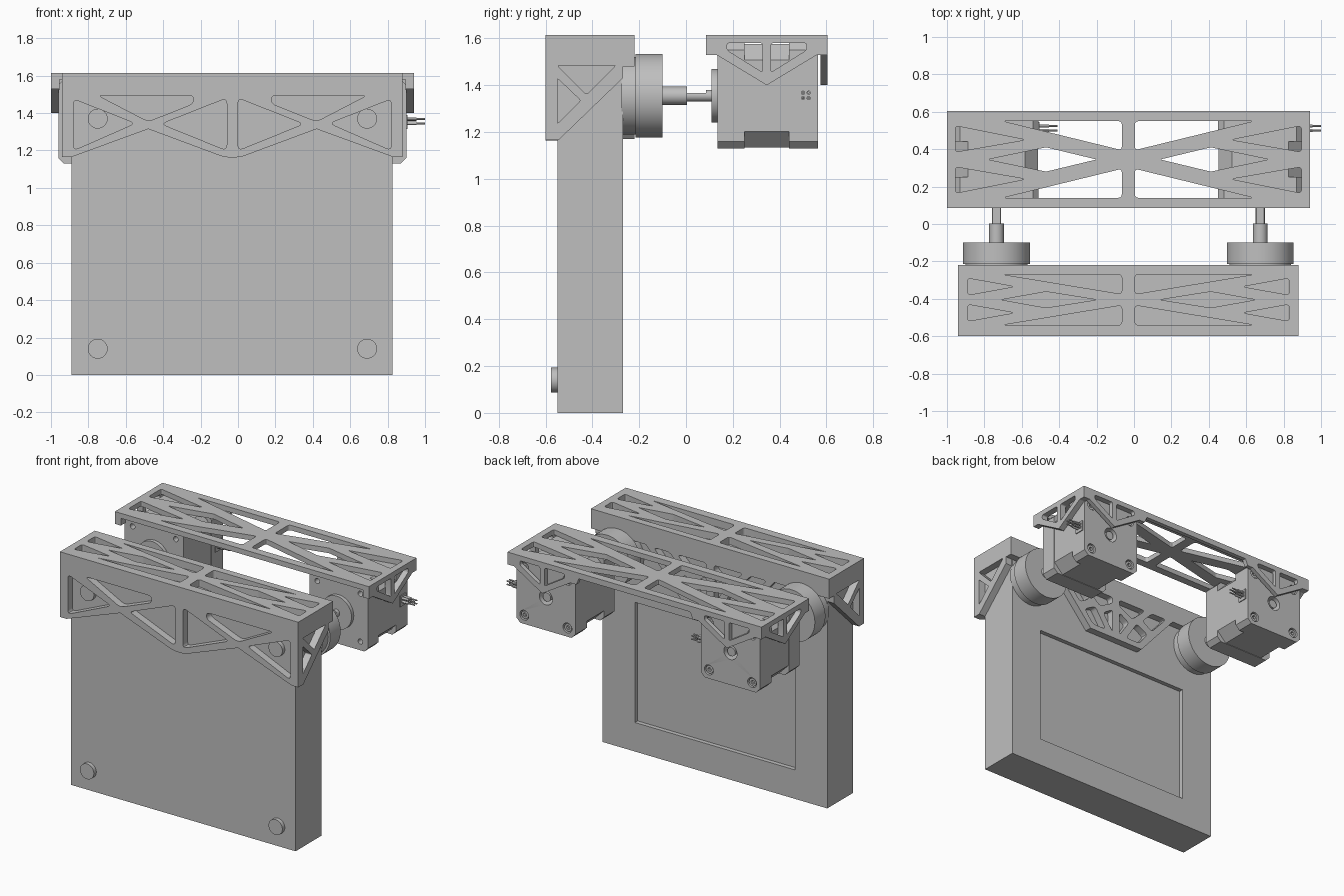
import bpy, bmesh, math
from mathutils import Matrix, Vector

if "Cube" in bpy.data.objects:
    bpy.data.objects.remove(bpy.data.objects["Cube"])

grey = bpy.data.materials.new("plain_grey")
grey.use_nodes = True
grey.diffuse_color = (0.52, 0.52, 0.52, 1)
grey.node_tree.nodes["Principled BSDF"].inputs["Base Color"].default_value = (0.52, 0.52, 0.52, 1)

MID = -0.03          # mirror line of the assembly
MOTORS = (-0.735, 0.675)
AXIS_Z = 1.355
TOP = 1.615
made = []


def add(name, mesh):
    ob = bpy.data.objects.new(name, mesh)
    bpy.context.collection.objects.link(ob)
    mesh.materials.clear()
    mesh.materials.append(grey)
    made.append(ob)
    return ob


def box(name, x, y, z):
    bm = bmesh.new()
    bmesh.ops.create_cube(bm, size=1)
    for v in bm.verts:
        for i, (a, b) in enumerate((x, y, z)):
            v.co[i] = b if v.co[i] > 0 else a
    me = bpy.data.meshes.new(name)
    bm.to_mesh(me)
    bm.free()
    return add(name, me)


def plate(name, plane, lo, hi, outline, holes=()):
    """Flat part: outline with holes, extruded between lo and hi across the plane."""
    cu = bpy.data.curves.new(name, "CURVE")
    cu.dimensions, cu.fill_mode, cu.extrude = "2D", "BOTH", (hi - lo) / 2
    for loop in [outline, *holes]:
        sp = cu.splines.new("POLY")
        sp.points.add(len(loop) - 1)
        for p, (u, v) in zip(sp.points, loop):
            p.co = (u, v, 0, 1)
        sp.use_cyclic_u = True
    tmp = bpy.data.objects.new(name + "_curve", cu)
    bpy.context.collection.objects.link(tmp)
    me = bpy.data.meshes.new_from_object(tmp.evaluated_get(bpy.context.evaluated_depsgraph_get()))
    bpy.data.objects.remove(tmp)
    m = (lo + hi) / 2
    rows = {"xy": ((1, 0, 0, 0), (0, 1, 0, 0), (0, 0, 1, m)),
            "xz": ((1, 0, 0, 0), (0, 0, -1, m), (0, 1, 0, 0)),
            "yz": ((0, 0, 1, m), (1, 0, 0, 0), (0, 1, 0, 0))}[plane]
    me.transform(Matrix((*rows, (0, 0, 0, 1))))
    bm = bmesh.new()
    bm.from_mesh(me)
    bmesh.ops.remove_doubles(bm, verts=bm.verts, dist=1e-5)
    bmesh.ops.recalc_face_normals(bm, faces=bm.faces)
    bm.to_mesh(me)
    bm.free()
    return add(name, me)


def circle(u, v, r, n=32):
    return [(u + r * math.cos(math.tau * i / n), v + r * math.sin(math.tau * i / n)) for i in range(n)]


def rounded(poly, r=0.02):
    out = []
    for i, p in enumerate(poly):
        p, a, b = Vector(p), Vector(poly[i - 1]), Vector(poly[(i + 1) % len(poly)])
        a = p + (a - p).normalized() * min(r, (a - p).length * 0.4)
        b = p + (b - p).normalized() * min(r, (b - p).length * 0.4)
        for t in (0, 0.25, 0.5, 0.75, 1):
            out.append(tuple(a * (1 - t) ** 2 + p * 2 * t * (1 - t) + b * t * t))
    return out


def flip(poly, u=None, v=None):
    return [(p if u is None else 2 * u - p, q if v is None else 2 * v - q) for p, q in poly]


def both(polys):
    return polys + [flip(p, u=MID) for p in polys]


def rod(name, c, lo, hi, r, n=40):
    return plate(name, "xz", lo, hi, circle(c, AXIS_Z, r, n))


def top_truss(mid, edge, post, spread, tri, tri_x, left_x, end):
    """Crossed-strut openings for a top plate, centred on y = mid."""
    long_tri = rounded([(-0.70, mid + edge), (-0.065, mid + edge), (-0.065, mid + post)])
    end_tri = rounded([(end, mid + tri[0]), (tri_x, mid + tri[1]), (end, mid + tri[2])])
    diamond = rounded([(-0.20, mid), (-0.47, mid + spread), (left_x, mid), (-0.47, mid - spread)], 0.01)
    return both([long_tri, flip(long_tri, v=mid), end_tri, flip(end_tri, v=mid), diamond])


# Main panel with a recessed screen area in its back
body = box("body", (-0.89, 0.825), (-0.55, -0.27), (0, 1.565))
cutter = box("screen_cutter", (-0.645, 0.58), (-0.3, -0.2), (0.2, 1.03))
mod = body.modifiers.new("screen_recess", "BOOLEAN")
mod.operation, mod.object, mod.solver = "DIFFERENCE", cutter, "EXACT"
body.data = bpy.data.meshes.new_from_object(body.evaluated_get(bpy.context.evaluated_depsgraph_get()))
body.modifiers.clear()
made.remove(cutter)
bpy.data.objects.remove(cutter)

for x in (-0.75, 0.69):
    for z in (0.14, 1.37):
        plate("front_button", "xz", -0.577, -0.54, circle(x, z, 0.053))

# Front bracket: top, front, sides and back
plate("front_bracket_top", "xy", 1.565, TOP, [(-0.94, -0.6), (0.88, -0.6), (0.88, -0.22), (-0.94, -0.22)],
      top_truss(-0.405, 0.135, 0.03, 0.043, (0.115, 0.07, 0.025), -0.64, -0.71, -0.89))
half = [(-0.94, TOP), (-0.94, 1.165), (-0.89, 1.165), (-0.48, 1.315), (-0.09, 1.17), (-0.05, 1.163)]
plate("front_bracket_face", "xz", -0.6, -0.55, half + flip(half, u=MID)[::-1], both([
    rounded([(-0.88, 1.475), (-0.55, 1.345), (-0.88, 1.2)], 0.03),
    rounded([(-0.75, 1.495), (-0.24, 1.495), (-0.24, 1.45), (-0.48, 1.355)], 0.03),
    rounded([(-0.41, 1.342), (-0.06, 1.48), (-0.06, 1.2)], 0.03)]))
for x in (-0.94, 0.83):
    plate("front_bracket_side", "yz", x, x + 0.05,
          [(-0.6, TOP), (-0.6, 1.165), (-0.545, 1.165), (-0.27, 1.43), (-0.27, 1.48), (-0.22, 1.48), (-0.22, TOP)],
          [rounded([(-0.55, 1.485), (-0.3, 1.485), (-0.425, 1.36)], 0.01),
           rounded([(-0.55, 1.43), (-0.55, 1.235), (-0.45, 1.335)], 0.01)])
half = [(-0.94, TOP), (-0.94, 1.48), (-0.52, 1.48), (-0.25, 1.17)]
plate("front_bracket_back", "xz", -0.27, -0.22, half + flip(half, u=MID)[::-1], both([
    rounded([(-0.46, 1.475), (-0.34, 1.475), (-0.26, 1.39), (-0.34, 1.34)], 0.025),
    rounded([(-0.28, 1.475), (-0.06, 1.475), (-0.06, 1.43), (-0.17, 1.37)], 0.025),
    rounded([(-0.3, 1.3), (-0.21, 1.35), (-0.12, 1.21), (-0.23, 1.21)], 0.025),
    rounded([(-0.06, 1.38), (-0.14, 1.33), (-0.06, 1.21)], 0.025)]))

# Rear bracket: top, back and sides, with a gusset at each motor
plate("rear_bracket_top", "xy", 1.58, TOP, [(-1.0, 0.085), (0.94, 0.085), (0.94, 0.605), (-1.0, 0.605)],
      top_truss(0.345, 0.205, 0.05, 0.065, (0.18, 0.105, 0.04), -0.58, -0.78, -0.955))


def gusset_holes(c):
    hole = rounded([(c - 0.17, 1.58), (c - 0.018, 1.58), (c - 0.018, 1.455), (c - 0.17, 1.55)], 0.012)
    return [hole, flip(hole, u=c)]


c = MOTORS[0]
half = [(-1.0, TOP), (-1.0, 1.53), (c - 0.215, 1.53), (c, 1.4), (c + 0.215, 1.53), (c + 0.26, 1.53), (c + 0.28, 1.575)]
plate("rear_bracket_back", "xz", 0.575, 0.605, half + flip(half, u=MID)[::-1], both(gusset_holes(c)))
for x in (-1.0, 0.895):
    plate("rear_bracket_side", "yz", x, x + 0.045,
          [(0.085, TOP), (0.085, 1.53), (0.13, 1.53), (0.345, 1.4), (0.56, 1.53), (0.605, 1.53), (0.605, TOP)],
          gusset_holes(0.345))


def octagon(c, h, k):
    q = [(h, h - k), (h - k, h), (k - h, h), (-h, h - k)]
    return [(c + s * u, AXIS_Z + s * v) for s in (1, -1) for u, v in q]


# Drive units: motor, shaft, coupling and drum
for c in MOTORS:
    corners = [(c + sx * 0.165, AXIS_Z + sz * 0.165) for sx in (-1, 1) for sz in (-1, 1)]
    plate("motor_front_cap", "xz", 0.135, 0.25, octagon(c, 0.225, 0.03), [circle(u, v, 0.018, 16) for u, v in corners])
    plate("motor_core", "xz", 0.25, 0.44, octagon(c, 0.222, 0.07))
    plate("motor_rear_cap", "xz", 0.44, 0.565, octagon(c, 0.225, 0.03),
          [circle(u, v, 0.034, 24) for u, v in corners] + [circle(c, AXIS_Z, 0.05)])
    for u, v in corners:
        plate("motor_screw", "xz", 0.44, 0.54, circle(u, v, 0.027, 24))
        plate("motor_screw_head", "xz", 0.54, 0.558, circle(u, v, 0.027, 24), [circle(u, v, 0.014, 6)])
    rod("motor_rear_shaft", c, 0.44, 0.555, 0.03)
    rod("motor_front_boss", c, 0.11, 0.14, 0.115)
    flat_sided = [(u, min(v, AXIS_Z + 0.012)) for u, v in circle(c, AXIS_Z, 0.025)]
    plate("motor_shaft", "xz", -0.01, 0.09, flat_sided)
    rod("motor_shaft_base", c, 0.085, 0.12, 0.025)
    rod("coupling", c, -0.1, 0.004, 0.039)
    rod("drum", c, -0.215, -0.1, 0.179, 64)
    rod("drum_flange", c, -0.275, -0.21, 0.165, 64)

    # Plug and four wires leaving the side of the motor
    x = c + 0.225
    box("wire_plug", (x - 0.02, x + 0.006), (0.477, 0.545), (1.315, 1.39))
    for y in (0.5, 0.524):
        for z in (1.345, 1.368):
            plate("wire_sleeve", "yz", x, x + 0.055, circle(y, z, 0.009, 12))
            plate("wire", "yz", x + 0.05, x + 0.1, circle(y, z, 0.005, 10))

# Smooth round sides, keep edges crisp
bpy.ops.object.select_all(action="DESELECT")
for ob in made:
    ob.select_set(True)
bpy.context.view_layer.objects.active = body
bpy.ops.object.shade_smooth_by_angle(angle=math.radians(30))
